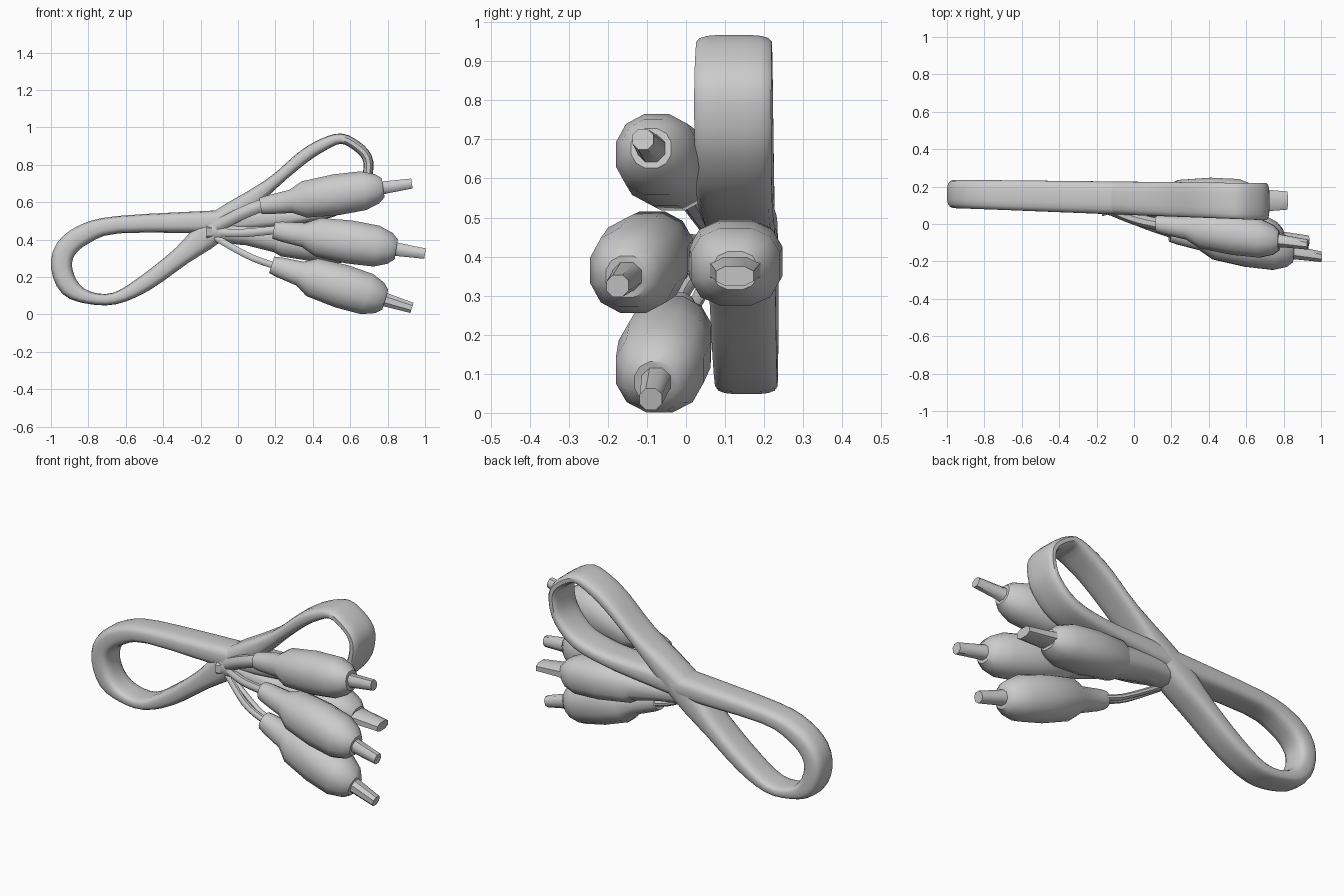
import bpy, bmesh, math
from mathutils import Vector

if "Cube" in bpy.data.objects:
    bpy.data.objects.remove(bpy.data.objects["Cube"])


def smooth_path(pts, steps, closed):
    """Catmull-Rom curve through the given vectors."""
    out, n = [], len(pts)
    for i in range(n if closed else n - 1):
        a, b, c, d = (pts[k % n] if closed else pts[min(max(k, 0), n - 1)]
                      for k in range(i - 1, i + 3))
        for s in range(steps):
            t = s / steps
            out.append((b * 2 + (c - a) * t + (a * 2 - b * 5 + c * 4 - d) * t * t
                        + (b * 3 - a - c * 3 + d) * t ** 3) / 2)
    return out if closed else out + [pts[-1]]


def sweep(name, centres, sizes, sides=12, power=1.0, closed=False):
    """Skin oval sections along a path; sizes hold half depth and half height."""
    bm = bmesh.new()
    rings, n = [], len(centres)
    for i, (c, (hy, hn)) in enumerate(zip(centres, sizes)):
        p = centres[(i - 1) % n] if closed else centres[max(i - 1, 0)]
        q = centres[(i + 1) % n] if closed else centres[min(i + 1, n - 1)]
        t = Vector((q.x - p.x, 0, q.z - p.z)).normalized()
        up, ring = Vector((-t.z, 0, t.x)), []
        for k in range(sides):
            a = 2 * math.pi * (k + 0.5) / sides
            u, v = (math.copysign(abs(w) ** power, w) for w in (math.cos(a), math.sin(a)))
            ring.append(bm.verts.new(c + Vector((0, u * hy, 0)) + up * v * hn))
        rings.append(ring)
    for i in range(n if closed else n - 1):
        r0, r1 = rings[i], rings[(i + 1) % n]
        for k in range(sides):
            j = (k + 1) % sides
            bm.faces.new((r0[k], r0[j], r1[j], r1[k]))
    if not closed:
        bm.faces.new(rings[0])
        bm.faces.new(rings[-1])
    bmesh.ops.recalc_face_normals(bm, faces=bm.faces)
    me = bpy.data.meshes.new(name)
    bm.to_mesh(me)
    bm.free()
    ob = bpy.data.objects.new(name, me)
    bpy.context.collection.objects.link(ob)
    bpy.context.view_layer.objects.active = ob
    ob.select_set(True)
    bpy.ops.object.shade_smooth_by_angle(angle=math.radians(45))
    ob.select_set(False)


# Figure-eight bundle of cable: x, half thickness, z
loop = [(.695, .027, .76), (.66, .03, .67), (.55, .036, .575), (.36, .04, .53), (.1, .055, .51),
        (-.15, .06, .495), (-.64, .047, .48), (-.82, .055, .43), (-.92, .058, .35),
        (-.943, .057, .25), (-.90, .053, .145), (-.80, .034, .09), (-.66, .032, .085),
        (-.50, .045, .165), (-.3, .053, .315), (-.12, .078, .465), (.17, .036, .69),
        (.34, .036, .835), (.45, .034, .905), (.55, .028, .94), (.635, .027, .90),
        (.69, .027, .84)]
curve = smooth_path([Vector(p) for p in loop], 3, True)
sweep("cable_loop", [Vector((p.x, .137 - .025 * p.x, p.z)) for p in curve],
      [(.09 + .014 * p.x, p.y) for p in curve], 16, .6, True)

# Shared plug outline: share of length, share of radius
body = [(0, .4), (.05, .47), (.2, .58), (.29, .92), (.5, 1.03), (.68, .98), (.77, .74), (.81, .48)]
pin = [(.75, .38), (.84, .32), (1, .26)]
hub = Vector((-.17, .1, .44))


def plug(name, bend, start, end, radius, cable, depth=1.0, pin_depth=1.0, power=.9):
    """A plug from sleeve to pin tip, and the cable that feeds it."""
    a, b = Vector(start), Vector(end)
    for part, outline, wide, sides in (("body", body, depth, 12), ("pin", pin, pin_depth, 8)):
        sweep(f"{name}_plug_{part}", [a.lerp(b, t) for t, _ in outline],
              [(r * radius * wide, r * radius) for _, r in outline], sides, power)
    pts = smooth_path([hub, Vector(bend), a, a.lerp(b, .06)], 4, False)
    sweep(name + "_cable", pts, [(cable * depth, cable)] * len(pts), 8)


plug("top", (0, .03, .53), (.12, 0, .58), (.93, -.11, .70), .11, .036)
plug("middle", (.02, .01, .435), (.19, -.05, .45), (1, -.175, .325), .116, .024)
plug("bottom", (.04, 0, .32), (.18, -.02, .265), (.93, -.09, .035), .118, .019)
plug("rear", (-.1, .12, .44), (.0, .13, .425), (.82, .125, .35), .104, .055, 1.15, 1.9, .78)

# Tapered wrap joining the rear plug to the crossing
sweep("rear_plug_boot", [Vector(p) for p in ((-.14, .12, .45), (.05, .128, .43), (.28, .13, .395))],
      [(.075, .06), (.09, .062), (.1, .085)], 12, .8)

# Spare strand behind the lower cable
strand = smooth_path([Vector(p) for p in ((-.1, .08, .4), (.1, .03, .29), (.24, 0, .25))], 4, False)
sweep("spare_strand", strand, [(.018, .016)] * len(strand), 8)
